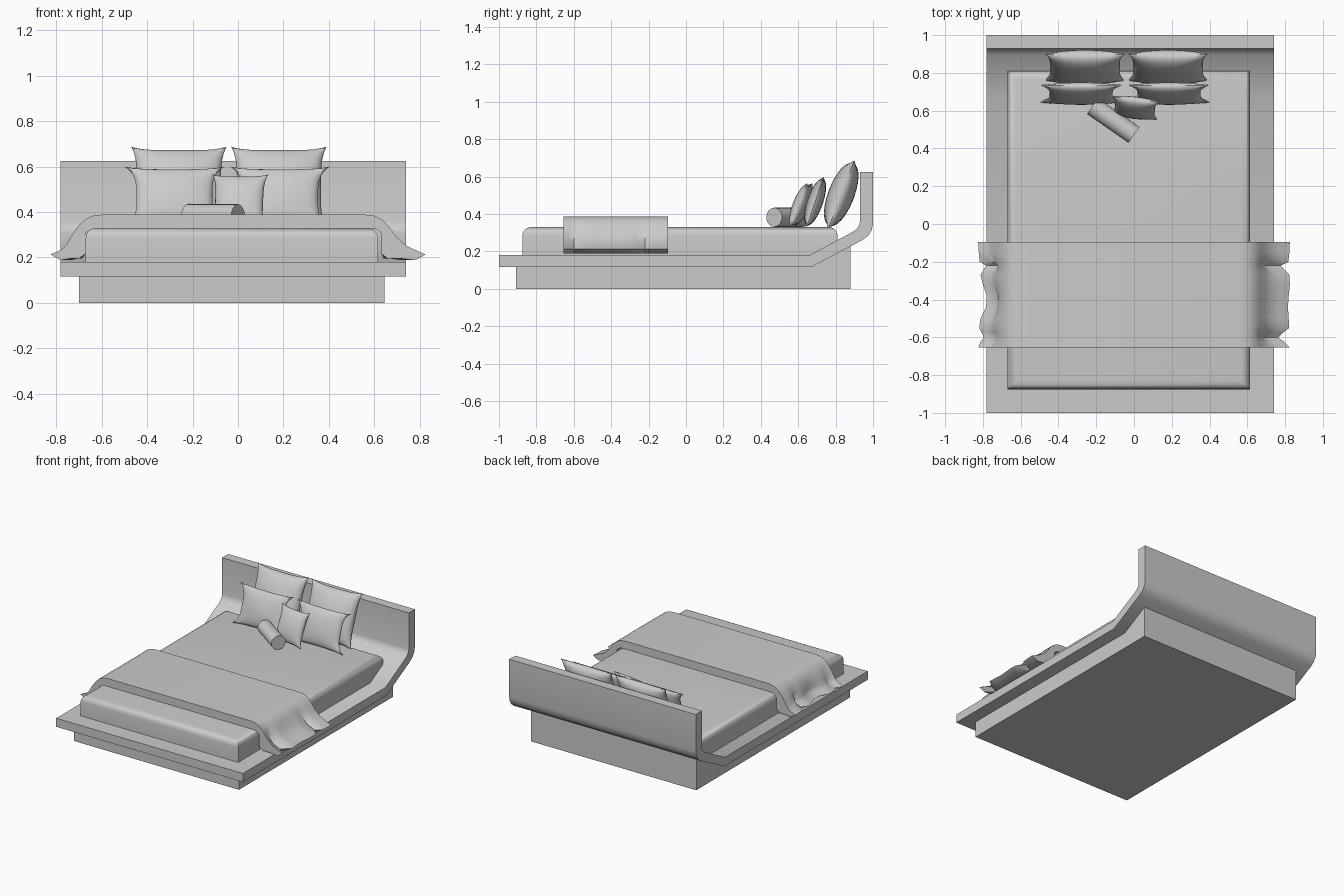
import bpy, bmesh, math
from mathutils import Matrix, Vector

if "Cube" in bpy.data.objects:
    bpy.data.objects.remove(bpy.data.objects["Cube"])

grey = bpy.data.materials.new("soft grey")
grey.diffuse_color = (0.6, 0.6, 0.6, 1)
grey.use_nodes = True
grey.node_tree.nodes["Principled BSDF"].inputs["Base Color"].default_value = grey.diffuse_color


def finish(name, bm, smooth=None):
    bmesh.ops.recalc_face_normals(bm, faces=bm.faces)
    me = bpy.data.meshes.new(name)
    bm.to_mesh(me)
    bm.free()
    me.materials.append(grey)
    ob = bpy.data.objects.new(name, me)
    bpy.context.collection.objects.link(ob)
    if smooth:
        bpy.ops.object.select_all(action='DESELECT')
        ob.select_set(True)
        bpy.context.view_layer.objects.active = ob
        bpy.ops.object.shade_smooth_by_angle(angle=math.radians(smooth))
    return ob


def loft(name, rings, smooth=None):
    """Skin equal-length closed rings and cap both ends."""
    bm = bmesh.new()
    vs = [[bm.verts.new(p) for p in r] for r in rings]
    n = len(vs[0])
    for a, b in zip(vs, vs[1:]):
        for i in range(n):
            j = (i + 1) % n
            bm.faces.new((a[i], a[j], b[j], b[i]))
    bm.faces.new(vs[0])
    bm.faces.new(vs[-1])
    return finish(name, bm, smooth)


def side_profile(name, yz, x0, x1, smooth=None):
    return loft(name, [[(x, y, z) for y, z in yz] for x in (x0, x1)], smooth)


# Plinth, rising at the back to meet the sloped frame
side_profile("base_plinth", [(-.91, 0), (.88, 0), (.88, .228), (.67, .117), (-.91, .117)],
             -.70, .645)

# Platform that sweeps up into the headboard
side_profile("platform_headboard", [
    (-1, .117), (.67, .117), (.945, .262), (.975, .285), (.993, .315), (1, .35), (1, .625),
    (.93, .625), (.93, .36), (.925, .338), (.912, .32), (.895, .307), (.66, .18), (-1, .18)],
    -.78, .74, 35)

# Mattress with rounded top edges
bm = bmesh.new()
bmesh.ops.create_cube(bm, size=1, matrix=Matrix.Translation((-.0275, -.0325, .255))
                      @ Matrix.Diagonal((1.285, 1.685, .15, 1)))
top = [e for e in bm.edges if all(v.co.z > .3 for v in e.verts)]
bmesh.ops.bevel(bm, geom=top, offset=.045, segments=5, profile=.5, affect='EDGES')
finish("mattress", bm, 40)

# Throw blanket: (x, z, share of fold depth) from top to hem and back under
outer = [(.56, .388, 0), (.60, .383, 0), (.635, .366, .05), (.665, .335, .15),
         (.695, .292, .4), (.735, .255, .75), (.775, .235, 1), (.825, .213, 1)]
inner = [(.78, .188, 1), (.72, .195, .8), (.66, .195, .3), (.632, .215, 0),
         (.628, .31, 0), (.60, .328, 0)]
# (y, fold depth on the left, fold depth on the right)
folds = [(-.095, 0, 0), (-.15, .003, .002), (-.20, .008, .008), (-.22, .042, .048),
         (-.27, .012, .002), (-.32, .025, 0), (-.38, .045, .006), (-.44, .042, .01),
         (-.50, .012, .006), (-.55, .006, .003), (-.575, .018, .035), (-.60, .03, .062),
         (-.625, .012, .03), (-.655, 0, 0)]
rings = []
for y, dl, dr in folds:
    right = [(x - dr * w, y, z) for x, z, w in outer + inner]
    left = [(-x - .04 * (x < .7) - .02 * (.7 < x < .76) + dl * w, y, z)
            for x, z, w in outer + inner]
    rings.append(right + left[::-1])
loft("throw_blanket", rings, 40)


def pillow(name, loc, w, h, t, tilt, pinch, yaw=0, n=12):
    """Stuffed cushion with pointed corners, thickness along local y."""
    bm = bmesh.new()
    m = (Matrix.Translation(loc) @ Matrix.Rotation(math.radians(yaw), 4, 'Z')
         @ Matrix.Rotation(math.radians(-tilt), 4, 'X'))
    for s in (-1, 1):
        g = []
        for i in range(n + 1):
            row = []
            for j in range(n + 1):
                u = math.sin(math.pi / 2 * (2 * i / n - 1))
                v = math.sin(math.pi / 2 * (2 * j / n - 1))
                x = w / 2 * u * (1 - pinch * (1 - v ** 4))
                z = h / 2 * v * (1 - .09 * (1 - u ** 4))
                y = s * t / 2 * ((1 - u * u) * (1 - v * v)) ** .45
                row.append(bm.verts.new(m @ Vector((x, y, z))))
            g.append(row)
        for i in range(n):
            for j in range(n):
                bm.faces.new((g[i][j], g[i + 1][j], g[i + 1][j + 1], g[i][j + 1]))
    bmesh.ops.remove_doubles(bm, verts=bm.verts, dist=.0005)
    finish(name, bm, 40)


# Pillows: two large at the back, two medium, one small
for side, xb, xm in (("left", -.26, -.28), ("right", .18, .185)):
    pillow("back_pillow_" + side, (xb, .83, .505), .42, .39, .14, 21, .12)
    pillow("middle_pillow_" + side, (xm, .69, .465), .44, .285, .085, 19, .24)
pillow("small_cushion", (.005, .615, .45), .25, .25, .085, 22, .15, -7)

# Bolster lying at an angle
bm = bmesh.new()
d = Vector((.22, -.153, 0)).normalized()
bmesh.ops.create_cone(bm, cap_ends=True, segments=24, radius1=.051, radius2=.051, depth=.268,
                      matrix=Matrix.Translation((-.11, .548, .383))
                      @ d.to_track_quat('Z', 'Y').to_matrix().to_4x4())
finish("bolster", bm, 40)
